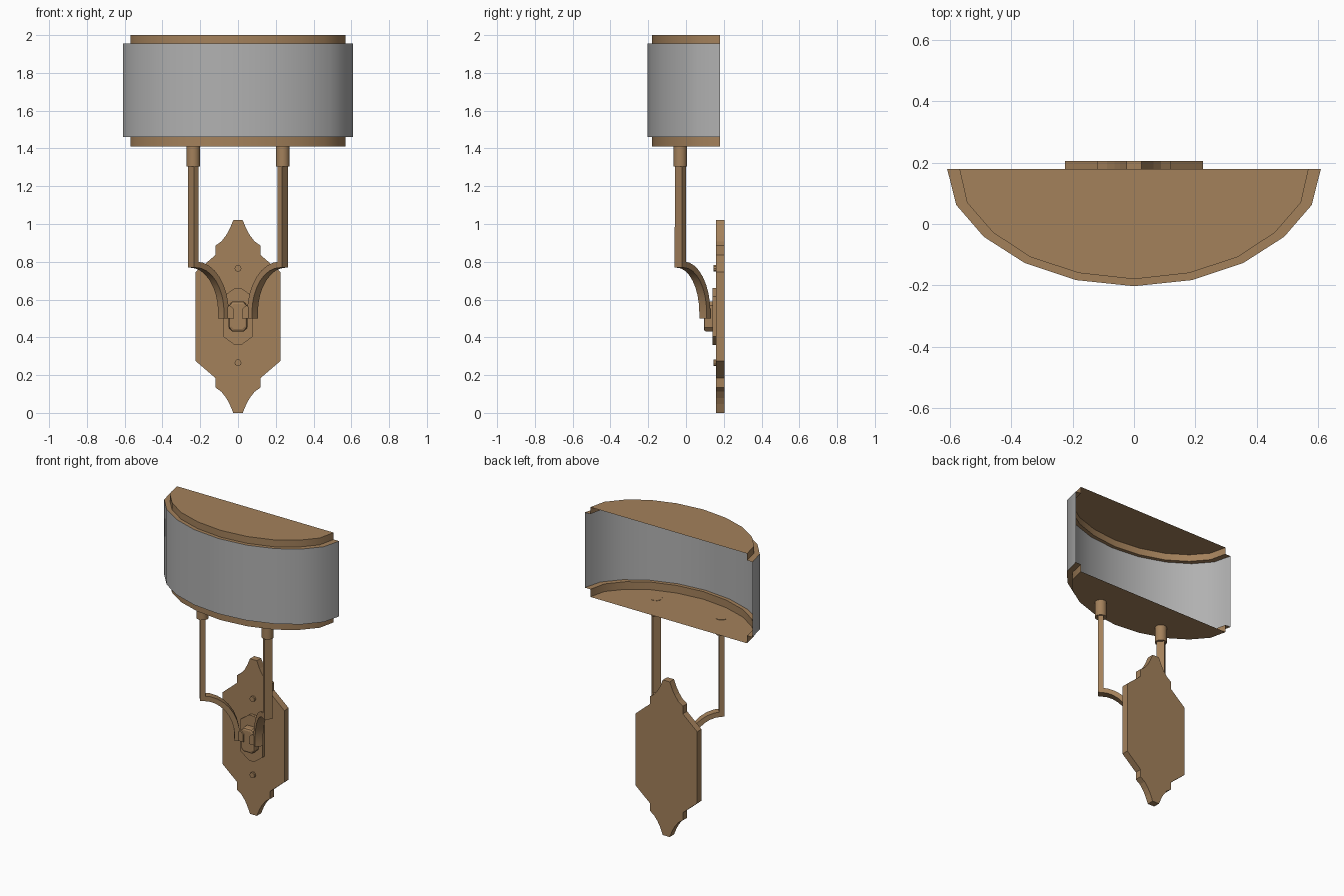
import bpy, bmesh, math
from mathutils import Vector

if "Cube" in bpy.data.objects:
    bpy.data.objects.remove(bpy.data.objects["Cube"])


def material(name, rgb):
    m = bpy.data.materials.new(name)
    m.diffuse_color = (*rgb, 1)
    m.use_nodes = True
    m.node_tree.nodes["Principled BSDF"].inputs["Base Color"].default_value = m.diffuse_color
    return m


BRONZE = material("bronze", (0.37, 0.22, 0.105))
GREY = material("grey_shade", (0.44, 0.44, 0.44))


def make(name, bm, mat, smooth=False):
    if len(bm.faces) > 0:
        bmesh.ops.recalc_face_normals(bm, faces=bm.faces)
    me = bpy.data.meshes.new(name)
    bm.to_mesh(me)
    bm.free()
    me.materials.append(mat)
    ob = bpy.data.objects.new(name, me)
    bpy.context.collection.objects.link(ob)
    if smooth:
        bpy.ops.object.select_all(action='DESELECT')
        ob.select_set(True)
        bpy.context.view_layer.objects.active = ob
        bpy.ops.object.shade_smooth_by_angle(angle=math.radians(35))
    return ob


def mirrored(half):
    """Complete a left-right symmetric outline from its right half."""
    return half + [(-x, y) for x, y in reversed(half) if abs(x) > 1e-6]


def loft(bm, rings, closed=False, caps=False):
    vs = [[bm.verts.new(p) for p in r] for r in rings]
    n = len(rings[0])
    for a, b in zip(vs, vs[1:]):
        for i in range(n if closed else n - 1):
            j = (i + 1) % n
            bm.faces.new((a[i], a[j], b[j], b[i]))
    if caps:
        bm.faces.new(vs[0])
        bm.faces.new(vs[-1])
    return vs


def plate(name, outline, y0, y1, chamfer=0):
    """Extrude an x-z outline along y."""
    bm = bmesh.new()
    loft(bm, [[(x, y, z) for x, z in outline] for y in (y0, y1)], True, True)
    if chamfer:
        edges = [e for e in bm.edges if all(abs(v.co.y - y0) < 1e-5 for v in e.verts)]
        bmesh.ops.bevel(bm, geom=edges, offset=chamfer, segments=2, profile=0.5, affect='EDGES')
    return make(name, bm, BRONZE)


def cylinder(name, loc, r, h, axis='Z', n=16):
    bm = bmesh.new()
    rings = []
    for k in (0, h):
        ring = []
        for i in range(n):
            a = 2 * math.pi * i / n
            c, s = r * math.cos(a), r * math.sin(a)
            o = Vector((c, s, k)) if axis == 'Z' else Vector((c, k, s))
            ring.append(Vector(loc) + o)
        rings.append(ring)
    loft(bm, rings, True, True)
    return make(name, bm, BRONZE, True)


# half-oval plan outlines of the shade and its inset caps
outer = mirrored([(0.61, 0.18), (0.58, 0.062), (0.49, -0.042), (0.357, -0.127), (0.19, -0.183), (0, -0.203)])
inner = mirrored([(0.57, 0.18), (0.545, 0.07), (0.46, -0.028), (0.338, -0.108), (0.18, -0.16), (0, -0.18)])


def at(outline, z):
    return [(x, y, z) for x, y in outline]


# fabric shade, open at the back
bm = bmesh.new()
loft(bm, [at(outer, 1.46), at(outer, 1.955)])
make("shade", bm, GREY, True)

# top and bottom caps: flange, rim and flat end plate
for name, z_lip, z_end in (("top_cap", 1.955, 2.0), ("bottom_cap", 1.46, 1.41)):
    bm = bmesh.new()
    rings = loft(bm, [at(outer, z_lip), at(inner, z_lip), at(inner, z_end)])
    bm.faces.new(rings[-1])
    make(name, bm, BRONZE, True)

# ornamental wall plate, symmetric up-down and left-right
MID = 0.51
quarter = [(0.025, 0.51), (0.045, 0.462), (0.063, 0.43), (0.088, 0.398), (0.12, 0.375),
           (0.12, 0.325), (0.225, 0.235)]


def four_way(q):
    right = [(x, MID + z) for x, z in q] + [(x, MID - z) for x, z in reversed(q)]
    return mirrored(right)


plate("wall_plate", four_way(quarter), 0.16, 0.205)
plate("centre_plate", four_way([(0.018, 0.15), (0.08, 0.105)]), 0.14, 0.161)
plate("centre_boss", four_way([(0.03, 0.08), (0.05, 0.058)]), 0.095, 0.141, 0.014)

# screws
for name, z in (("upper_screw", 0.765), ("lower_screw", 0.265)):
    cylinder(name, (0, 0.145, z), 0.018, 0.03, 'Y', 10)

# arms: straight bar, kink, then a curve in to the boss
for side, s in (("right", 1), ("left", -1)):
    path = [Vector((0.237, -0.03, 1.33))]
    for i in range(9):
        t = math.pi / 2 * i / 8
        path.append(Vector((0.237 - 0.16 * math.sin(t), -0.03 + 0.13 * math.sin(t), 0.53 + 0.255 * math.cos(t))))
    path.append(Vector((0.077, 0.10, 0.50)))
    h = Vector((-0.16, 0.13, 0)).normalized()
    w = Vector((-h.y, h.x, 0))
    bm = bmesh.new()
    rings = []
    for i, p in enumerate(path):
        d_in = (p - path[max(i - 1, 0)])
        d_out = (path[min(i + 1, len(path) - 1)] - p)
        d = (d_in.normalized() + d_out.normalized()).normalized()
        u = d.cross(w).normalized()
        miter = 1.35 if i == 1 else 1
        rings.append([p + u * a * 0.016 * miter + w * b * 0.025
                      for a, b in ((-1, -1), (1, -1), (1, 1), (-1, 1))])
    rings = [[Vector((s * v.x, v.y, v.z)) for v in r] for r in rings]
    loft(bm, rings, True, True)
    make(side + "_arm", bm, BRONZE, True)

    # short tab joining the arm to the boss
    plate(side + "_arm_tab", [(s * 0.022, 0.5), (s * 0.085, 0.5), (s * 0.085, 0.535), (s * 0.045, 0.57),
                              (s * 0.022, 0.55)], 0.085, 0.12)
    # socket under the shade
    cylinder(side + "_socket", (s * 0.237, -0.03, 1.305), 0.036, 0.107)
